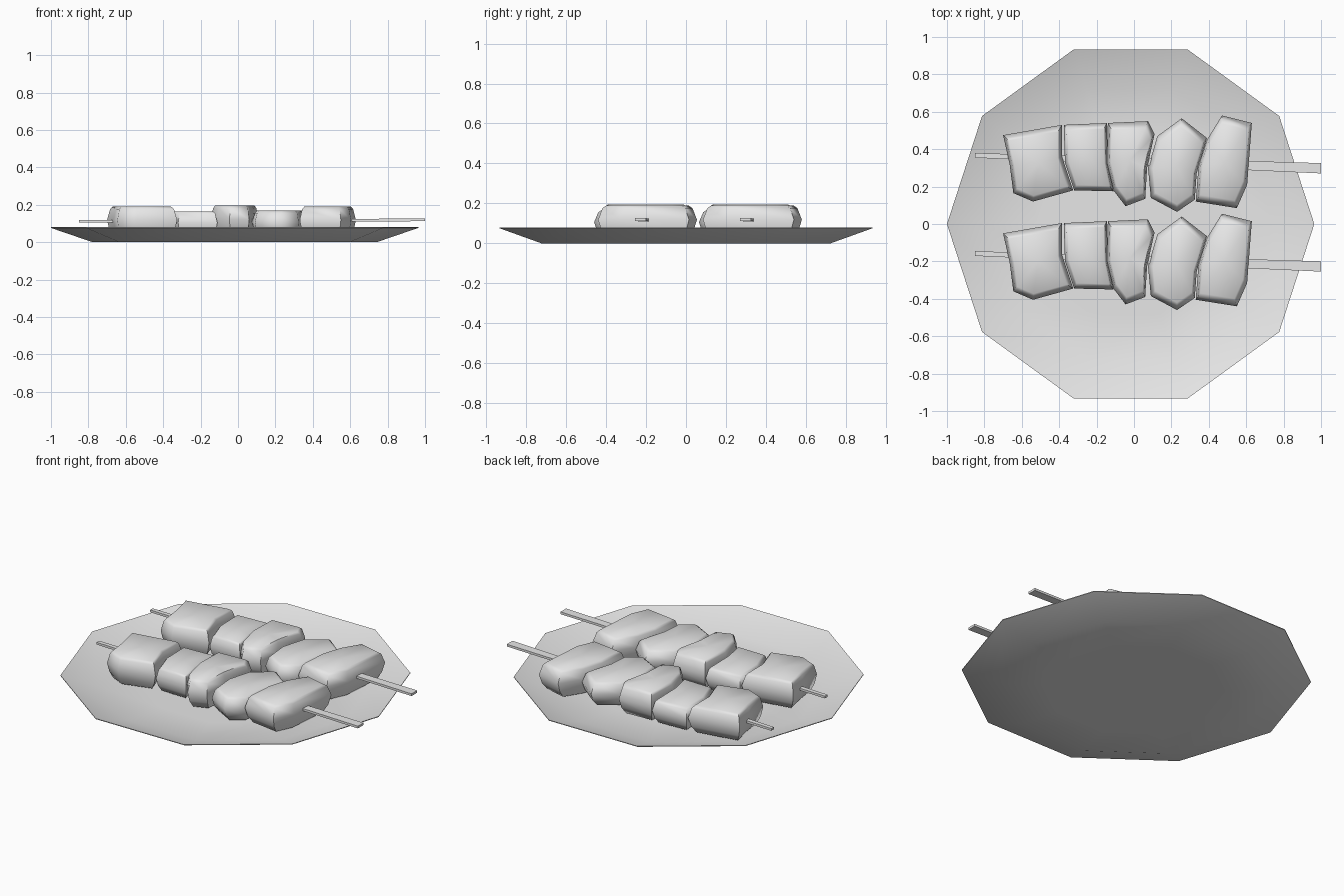
import bpy
import bmesh
import math
from mathutils import Vector

if "Cube" in bpy.data.objects:
    bpy.data.objects.remove(bpy.data.objects["Cube"])

grey = bpy.data.materials.new("light_grey")
grey.use_nodes = True
COLOUR = (0.8, 0.8, 0.8, 1)
grey.diffuse_color = COLOUR
grey.node_tree.nodes["Principled BSDF"].inputs["Base Color"].default_value = COLOUR


def loft(name, rings, angle):
    """Skin a list of equal-length rings, cap both ends and smooth."""
    bm = bmesh.new()
    loops = [[bm.verts.new(p) for p in ring] for ring in rings]
    count = len(loops[0])
    for low, high in zip(loops, loops[1:]):
        for i in range(count):
            j = (i + 1) % count
            bm.faces.new((low[i], low[j], high[j], high[i]))
    for cap in (loops[0], loops[-1]):
        face = bm.faces.new(cap)
        bmesh.ops.poke(bm, faces=[face])
    bmesh.ops.recalc_face_normals(bm, faces=bm.faces)
    mesh = bpy.data.meshes.new(name)
    bm.to_mesh(mesh)
    bm.free()
    mesh.materials.append(grey)
    obj = bpy.data.objects.new(name, mesh)
    bpy.context.collection.objects.link(obj)
    bpy.ops.object.select_all(action="DESELECT")
    bpy.context.view_layer.objects.active = obj
    obj.select_set(True)
    bpy.ops.object.shade_smooth_by_angle(angle=math.radians(angle))
    return obj


def decagon(radius, z):
    return [(-0.018 + radius * math.cos(i * math.pi / 5),
             radius * math.sin(i * math.pi / 5), z) for i in range(10)]


# Shallow ten-sided dish: underside, rim, then the hollow inside
loft("plate", [decagon(r, z) for r, z in
               ((0.5, 0), (0.76, 0), (0.982, 0.076), (0.982, 0.08),
                (0.76, 0.006), (0.5, 0.006))], 40)

# Outline of each chunk seen from above, with its top height
CHUNKS = [
    (0.19, [(-.70, .475), (-.385, .53), (-.385, .36), (-.325, .18),
            (-.54, .12), (-.645, .165), (-.665, .32)]),
    (0.165, [(-.375, .53), (-.145, .54), (-.14, .32), (-.11, .175),
             (-.32, .18), (-.37, .33)]),
    (0.195, [(-.14, .54), (.075, .55), (.11, .48), (.07, .3),
             (.06, .135), (-.045, .095), (-.11, .18), (-.145, .33)]),
    (0.168, [(.255, .565), (.39, .46), (.335, .27), (.325, .13),
             (.23, .065), (.09, .14), (.075, .3), (.125, .47)]),
    (0.19, [(.47, .58), (.63, .54), (.605, .21), (.55, .085),
            (.33, .12), (.345, .31), (.39, .45)]),
]
# Height fraction and outline scale of the rounded sides
SIDES = ((0, 0.8), (0.25, 0.93), (0.58, 1), (0.92, 0.91), (1, 0.83))
BASE = 0.02


def chunk(name, top, outline, shift):
    points = [Vector((x, y + shift)) for x, y in outline]
    centre = sum(points, Vector((0, 0))) / len(points)
    rings = []
    for height, scale in SIDES:
        z = BASE + (top - BASE) * height
        rings.append([(*(centre + (p - centre) * scale), z) for p in points])
    loft(name, rings, 60)


def stick_end(x, y, z, width, shift):
    w, h = width / 2, 0.007
    return [(x, y + shift + a * w, z + b * h)
            for a, b in ((-1, -1), (1, -1), (1, 1), (-1, 1))]


# Two identical skewers, one behind the other
for row, shift in (("back", 0), ("front", -0.525)):
    loft(row + "_stick", [stick_end(-0.85, 0.367, 0.112, 0.025, shift),
                          stick_end(1, 0.298, 0.119, 0.055, shift)], 30)
    for number, (top, outline) in enumerate(CHUNKS, 1):
        chunk(f"{row}_meat_chunk_{number}", top, outline, shift)
